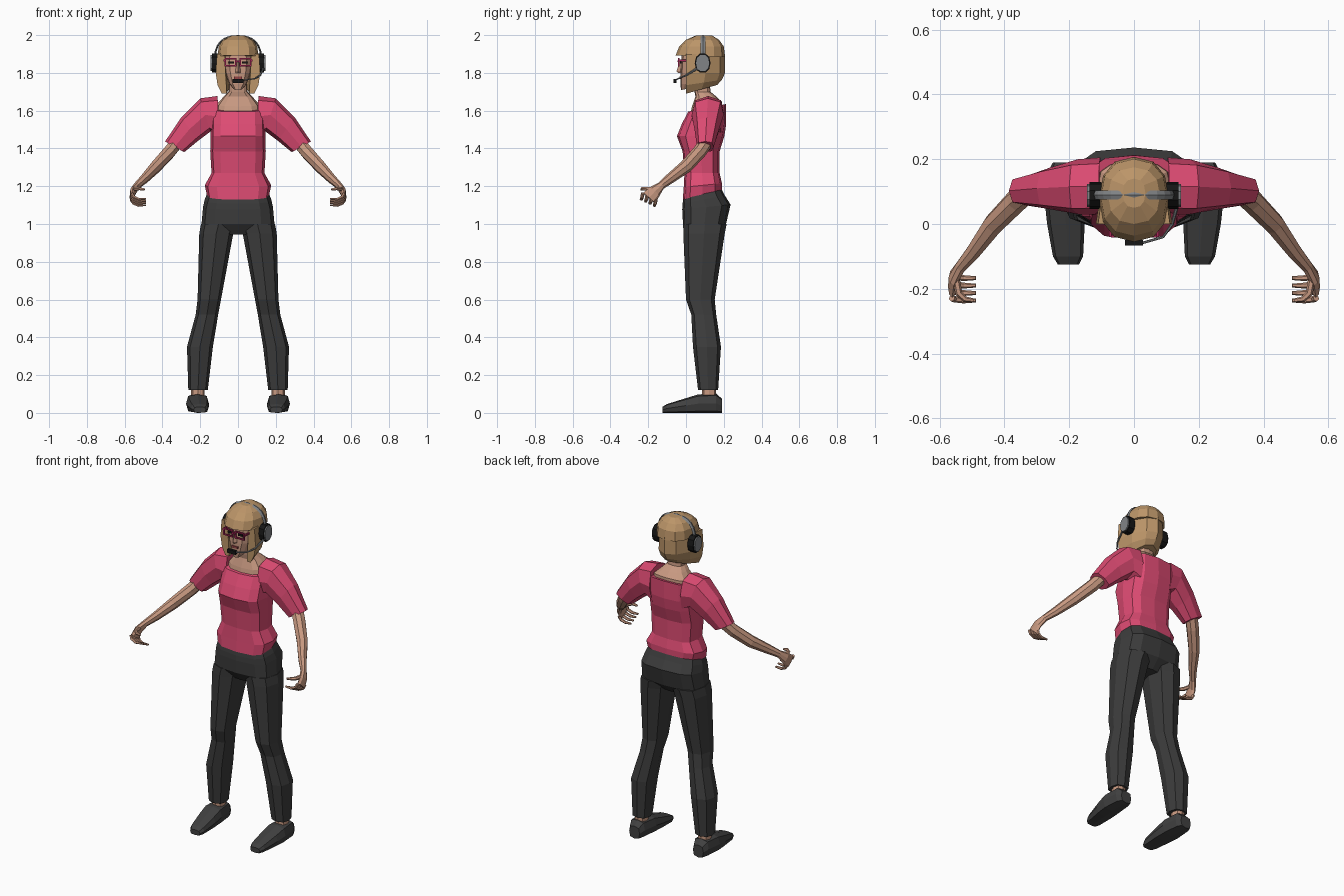
import bpy, bmesh
from math import sin, cos, pi, copysign
from mathutils import Vector

if "Cube" in bpy.data.objects:
    bpy.data.objects.remove(bpy.data.objects["Cube"])


def material(name, r, g, b):
    mat = bpy.data.materials.new(name)
    mat.use_nodes = True
    mat.diffuse_color = (r, g, b, 1)
    shader = mat.node_tree.nodes["Principled BSDF"]
    shader.inputs["Base Color"].default_value = (r, g, b, 1)
    shader.inputs["Roughness"].default_value = 0.8
    return mat


PINK = material("pink shirt", .72, .07, .17)
SKIN = material("skin", .58, .32, .22)
HAIR = material("blonde hair", .50, .30, .14)
TROUSER = material("charcoal trousers", .045, .045, .045)
SHOE = material("dark shoe", .052, .052, .052)
GREY = material("headset grey", .22, .23, .24)
BLACK = material("headset black", .008, .008, .008)
FRAME = material("magenta glasses", .40, .02, .10)
LIP = material("lips", .30, .06, .06)


def finish(name, bm, mat, mirror):
    bmesh.ops.recalc_face_normals(bm, faces=bm.faces)
    mesh = bpy.data.meshes.new(name)
    bm.to_mesh(mesh)
    bm.free()
    mesh.materials.append(mat)
    obj = bpy.data.objects.new(name, mesh)
    bpy.context.collection.objects.link(obj)
    if mirror:
        mod = obj.modifiers.new("both sides", 'MIRROR')
        mod.use_mirror_merge = False
    return obj


def loft(name, rings, mat, mirror=False):
    """Skin a row of equal-sized rings and close both ends."""
    bm = bmesh.new()
    rows = [[bm.verts.new(p) for p in ring] for ring in rings]
    n = len(rows[0])
    for a, b in zip(rows, rows[1:]):
        for i in range(n):
            j = (i + 1) % n
            bm.faces.new((a[i], a[j], b[j], b[i]))
    bm.faces.new(rows[0])
    bm.faces.new(rows[-1])
    return finish(name, bm, mat, mirror)


def ring(centre, u, v, n=8, p=.8):
    """Rounded-box section spanned by the half axes u and v."""
    def soft(t):
        return copysign(abs(t) ** p, t) if abs(t) > 1e-6 else 0
    c, u, v = Vector(centre), Vector(u), Vector(v)
    return [c + u * soft(cos(2 * pi * i / n)) + v * soft(sin(2 * pi * i / n)) for i in range(n)]


def level(z, x0, x1, front, back, tilt=0, n=8, p=.8):
    """Flat section at height z; tilt raises the back."""
    depth = (back - front) / 2
    return ring(((x0 + x1) / 2, (front + back) / 2, z),
                ((x1 - x0) / 2, 0, 0), (0, depth, depth * tilt), n, p)


def body(name, rows, mat, n=12, p=.65):
    """Symmetric loft from rows of height, half width, front, back, tilt."""
    return loft(name, [level(z, -w, w, f, b, t, n, p) for z, w, f, b, t in rows], mat)


def tube(name, path, mat, mirror=True, ref=(0, 0, 1), n=6):
    """Tapered tube along points of x, y, z, width, thickness."""
    pts = [Vector(q[:3]) for q in path]
    rings = []
    for i, q in enumerate(path):
        t = (pts[min(i + 1, len(pts) - 1)] - pts[max(i - 1, 0)]).normalized()
        u = t.cross(Vector(ref)).normalized()
        rings.append(ring(pts[i], u * q[3], t.cross(u) * q[4], n, 1))
    return loft(name, rings, mat, mirror)


def box(name, centre, half, mat, mirror=False):
    bm = bmesh.new()
    bmesh.ops.create_cube(bm, size=2)
    for v in bm.verts:
        v.co = Vector(centre) + Vector(a * h for a, h in zip(v.co, half))
    return finish(name, bm, mat, mirror)


# Shirt: torso and sleeves
body("shirt_torso", [
    (1.155, .165, -.017, .19, .25), (1.205, .176, -.012, .19, .1), (1.27, .14, -.008, .178, 0),
    (1.385, .147, -.018, .178, 0), (1.465, .145, -.048, .203, 0), (1.53, .143, -.022, .213, 0),
    (1.615, .14, .012, .212, .2)], PINK)
sleeve = [(.108, 1.678, .10, 1.46, .03, .205), (.20, 1.665, .145, 1.49, .03, .2),
          (.30, 1.565, .212, 1.44, .045, .175), (.386, 1.437, .285, 1.38, .058, .147)]
loft("sleeve", [ring(((a + c) / 2, (f + k) / 2, (b + d) / 2), ((a - c) / 2, 0, (b - d) / 2),
                     (0, (k - f) / 2, 0), 8, .7) for a, b, c, d, f, k in sleeve], PINK, True)

# Neck, upper chest and head
body("neck_and_chest", [
    (1.57, .12, .02, .195, 0), (1.635, .112, .032, .19, .15), (1.675, .075, .05, .16, 0),
    (1.70, .05, .045, .13, 0), (1.80, .045, .035, .12, 0)], SKIN)
body("head", [
    (1.715, .022, -.026, .03, .2), (1.74, .046, -.03, .09, 0), (1.80, .068, -.03, .13, 0),
    (1.86, .076, -.026, .15, 0), (1.92, .07, -.02, .15, 0)], SKIN, p=.75)
loft("nose", [level(1.80, -.013, .013, -.043, -.01, n=4, p=1), level(1.81, -.014, .014, -.05, -.01, n=4, p=1),
              level(1.865, -.006, .006, -.032, -.01, n=4, p=1)], SKIN)
box("lips", (0, -.03, 1.774), (.02, .004, .006), LIP)
box("eye", (.036, -.028, 1.855), (.014, .003, .006), BLACK, True)

# Hair: crown with fringe, and an open-fronted bob below it
body("hair_crown", [
    (1.888, .108, -.055, .207, -.03), (1.94, .102, -.036, .2, 0),
    (1.975, .08, .0, .175, 0), (1.997, .035, .05, .14, 0)], HAIR, p=.85)


def bob_ring(z, w, back, inner, tilt):
    outer_arc = [(w * cos(a), back * sin(a)) for a in (pi * i / 6 for i in range(7))]
    inner_arc = [(inner * cos(a), .13 * sin(a)) for a in (pi * i / 6 for i in range(6, -1, -1))]
    return [Vector((x, y, z + tilt * y)) for x, y in outer_arc + inner_arc]


loft("hair_bob", [bob_ring(1.90, .111, .207, .07, 0), bob_ring(1.80, .118, .207, .066, 0),
                  bob_ring(1.735, .108, .19, .062, .15), bob_ring(1.69, .085, .165, .06, .28)], HAIR)

# Glasses
for z in (1.838, 1.874):
    box("glasses_rim", (.039, -.038, z), (.03, .004, .004), FRAME, True)
for x in (.011, .067):
    box("glasses_side", (x, -.038, 1.856), (.004, .004, .021), FRAME, True)
box("glasses_bridge", (0, -.04, 1.862), (.011, .004, .004), FRAME)
box("glasses_temple", (.073, .005, 1.866), (.004, .045, .005), FRAME, True)

# Headset
def disc(name, x0, x1, ry, rz, mat):
    loft(name, [ring((x, .088, 1.852), (0, ry, 0), (0, 0, rz), 10, .9) for x in (x0, x1)], mat, True)


disc("ear_cushion", .10, .138, .042, .053, BLACK)
disc("ear_cup", .135, .145, .035, .045, GREY)
band = []
for i in range(13):
    a = pi * i / 12
    s, c = max(sin(a), 0) ** .8, copysign(abs(cos(a)) ** .8, cos(a))
    band.append(ring((.122 * c, .09, 1.87 + .125 * s), (.005 * cos(a), 0, .005 * sin(a)),
                     (0, .014, 0), 4, 1))
loft("headband", band, GREY)
tube("microphone_boom", [(.137, .07, 1.83, .006, .008), (.118, .0, 1.787, .005, .005),
                         (.09, -.04, 1.77, .004, .004), (.02, -.06, 1.76, .004, .004)], GREY, False)
box("microphone", (0, -.058, 1.757), (.028, .008, .011), BLACK)

# Arms and hands
tube("arm", [
    (.325, .105, 1.43, .036, .036), (.365, .07, 1.38, .037, .036), (.435, -.002, 1.303, .035, .032),
    (.495, -.085, 1.24, .027, .024), (.535, -.132, 1.203, .021, .018),
    (.556, -.165, 1.172, .034, .016), (.561, -.195, 1.138, .042, .013)], SKIN, ref=(1, 0, 0), n=8)
for k in range(4):
    y, z = -.155 - .023 * k, 1.10 + .011 * k
    tube("finger", [(.562, y - .005, z + .03, .010, .010), (.553, y - .008, z + .01, .010, .009),
                    (.525, y - .012, z - .002, .009, .008), (.488, y - .012, z, .006, .005)], SKIN)
tube("thumb", [(.55, -.165, 1.185, .012, .013), (.54, -.215, 1.187, .011, .011),
               (.522, -.232, 1.187, .009, .009), (.494, -.236, 1.182, .006, .006)], SKIN)

# Trousers
body("trouser_hips", [
    (1.165, .163, -.012, .188, .2), (1.13, .176, -.018, .205, .2), (1.09, .185, -.02, .236, .1),
    (1.0, .193, -.016, .212, 0), (.945, .06, .02, .16, 0)], TROUSER)
leg = [(1.0, .01, .196, -.015, .215), (.95, .025, .205, -.014, .205), (.60, .09, .214, .0, .152),
       (.52, .105, .224, .028, .16), (.35, .133, .27, .037, .185), (.12, .16, .263, .064, .17)]
loft("trouser_leg", [level(*row) for row in leg], TROUSER, True)

# Ankles and shoes
loft("ankle", [level(z, .178, .248, .085, .16) for z in (.13, .07)], SKIN, True)
shoe = [(-.125, .17, .235, .032), (-.10, .157, .25, .047), (.0, .152, .268, .078),
        (.065, .154, .275, .098), (.16, .165, .266, .102), (.19, .18, .25, .075)]
loft("shoe", [ring(((a + b) / 2, y, h / 2), ((b - a) / 2, 0, 0), (0, 0, h / 2), 8, .6)
              for y, a, b, h in shoe], SHOE, True)
